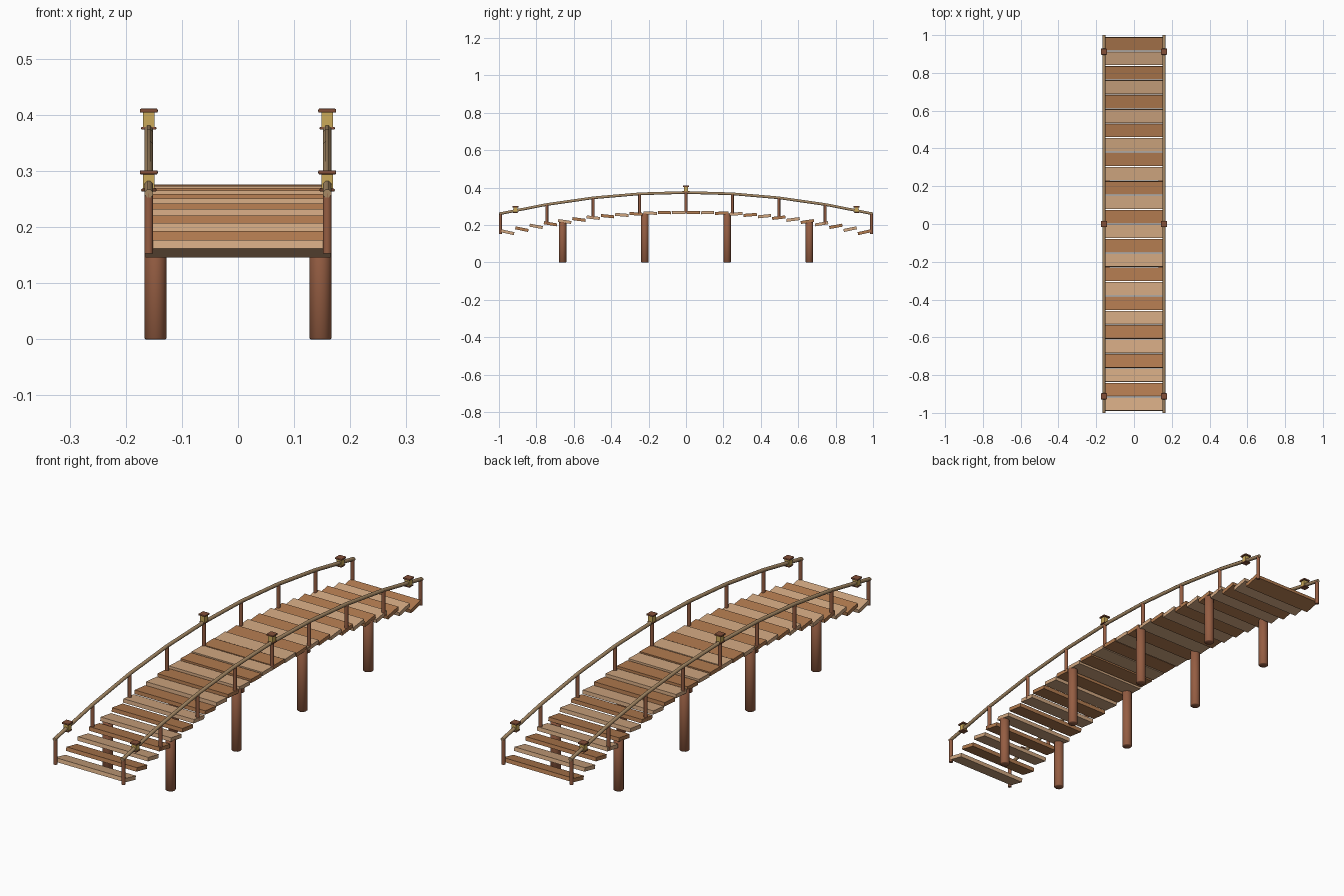
import bpy, bmesh, math
from mathutils import Matrix, Vector

cube = bpy.data.objects.get("Cube")
if cube:
    bpy.data.objects.remove(cube, do_unlink=True)


def material(name, rgb):
    m = bpy.data.materials.new(name)
    m.use_nodes = True
    m.diffuse_color = (*rgb, 1)
    m.node_tree.nodes["Principled BSDF"].inputs["Base Color"].default_value = (*rgb, 1)
    return m


LIGHT = material("light plank wood", (0.64, 0.39, 0.22))
DARK = material("dark plank wood", (0.45, 0.20, 0.08))
POST = material("red brown wood", (0.30, 0.11, 0.055))
RAIL = material("rail wood", (0.38, 0.25, 0.13))
GLOW = material("lantern gold", (0.60, 0.40, 0.10))
CAP = material("lantern cap brown", (0.23, 0.08, 0.04))


def deck_z(y):
    return 0.268 - 0.117 * y * y


def rail_z(y):
    return 0.374 - 0.116 * y * y


def finish(name, bm, mat, smooth=False):
    mesh = bpy.data.meshes.new(name)
    bm.to_mesh(mesh)
    bm.free()
    mesh.materials.append(mat)
    ob = bpy.data.objects.new(name, mesh)
    bpy.context.collection.objects.link(ob)
    if smooth:
        bpy.ops.object.select_all(action="DESELECT")
        ob.select_set(True)
        bpy.context.view_layer.objects.active = ob
        bpy.ops.object.shade_smooth_by_angle(angle=math.radians(50))
    return ob


def box(name, center, size, mat, tilt=0.0, bevel=0.0):
    bm = bmesh.new()
    bmesh.ops.create_cube(bm, size=1)
    bmesh.ops.scale(bm, vec=size, verts=bm.verts)
    if bevel:
        bmesh.ops.bevel(bm, geom=bm.edges[:], offset=bevel, segments=2,
                        profile=0.5, affect="EDGES")
    bmesh.ops.transform(bm, matrix=Matrix.Translation(center) @ Matrix.Rotation(tilt, 4, "X"),
                        verts=bm.verts)
    return finish(name, bm, mat)


def cylinder(name, x, y, z0, z1, radius, sides, bevel=0.0):
    bm = bmesh.new()
    bmesh.ops.create_cone(bm, cap_ends=True, segments=sides, radius1=radius,
                          radius2=radius, depth=z1 - z0)
    if bevel:
        rims = [e for e in bm.edges if abs(e.verts[0].co.z - e.verts[1].co.z) < 1e-5]
        bmesh.ops.bevel(bm, geom=rims, offset=bevel, segments=1, affect="EDGES")
    bmesh.ops.translate(bm, vec=(x, y, (z0 + z1) / 2), verts=bm.verts)
    return finish(name, bm, POST, smooth=True)


def swept_rail(name, x, points, radius, sides=8):
    # Round bar mitred at every post
    bm = bmesh.new()
    rings = []
    for y, z in points:
        ring = []
        for k in range(sides):
            a = math.tau * (k + 0.5) / sides
            ring.append(bm.verts.new((x + radius * math.cos(a), y, z + radius * math.sin(a))))
        rings.append(ring)
    for a, b in zip(rings, rings[1:]):
        for k in range(sides):
            n = (k + 1) % sides
            bm.faces.new((a[k], a[n], b[n], b[k]))
    bm.faces.new(rings[0])
    bm.faces.new(rings[-1])
    bmesh.ops.recalc_face_normals(bm, faces=bm.faces)
    return finish(name, bm, RAIL, smooth=True)


# Deck planks, alternating in colour, each pitched up at its outer edge
COUNT, PITCH = 26, 0.0763
for i in range(COUNT):
    y = (i - (COUNT - 1) / 2) * PITCH
    box(f"deck_plank_{i + 1}", (0, y, deck_z(y)), (0.33, 0.071, 0.016),
        DARK if i % 2 else LIGHT, tilt=math.atan(0.234 * y))

post_ys = [(i - 4) * 0.248 for i in range(9)]
for side, s in (("left", 1), ("right", -1)):
    # Support piles
    for i, y in enumerate((-0.66, -0.22, 0.22, 0.66)):
        cylinder(f"{side}_pile_{i + 1}", s * 0.147, y, 0, deck_z(y), 0.02, 16, 0.002)

    # Railing posts and handrail
    for i, y in enumerate(post_ys):
        cylinder(f"{side}_rail_post_{i + 1}", s * 0.159, y, deck_z(y), rail_z(y), 0.008, 10)
    swept_rail(f"{side}_handrail", s * 0.159,
               [(y * 1.008 if abs(y) > 0.9 else y, rail_z(y)) for y in post_ys], 0.0078)

    # Lanterns at both ends and the crown
    for place, y, z in (("front", -0.912, 0.264), ("middle", 0, 0.374), ("back", 0.912, 0.264)):
        x = s * 0.159
        name = f"{side}_{place}_lantern"
        box(name + "_base", (x, y, z + 0.002), (0.027, 0.027, 0.005), CAP, bevel=0.0015)
        box(name + "_body", (x, y, z + 0.017), (0.021, 0.021, 0.027), GLOW)
        box(name + "_cap", (x, y, z + 0.0335), (0.032, 0.032, 0.007), CAP, bevel=0.002)
